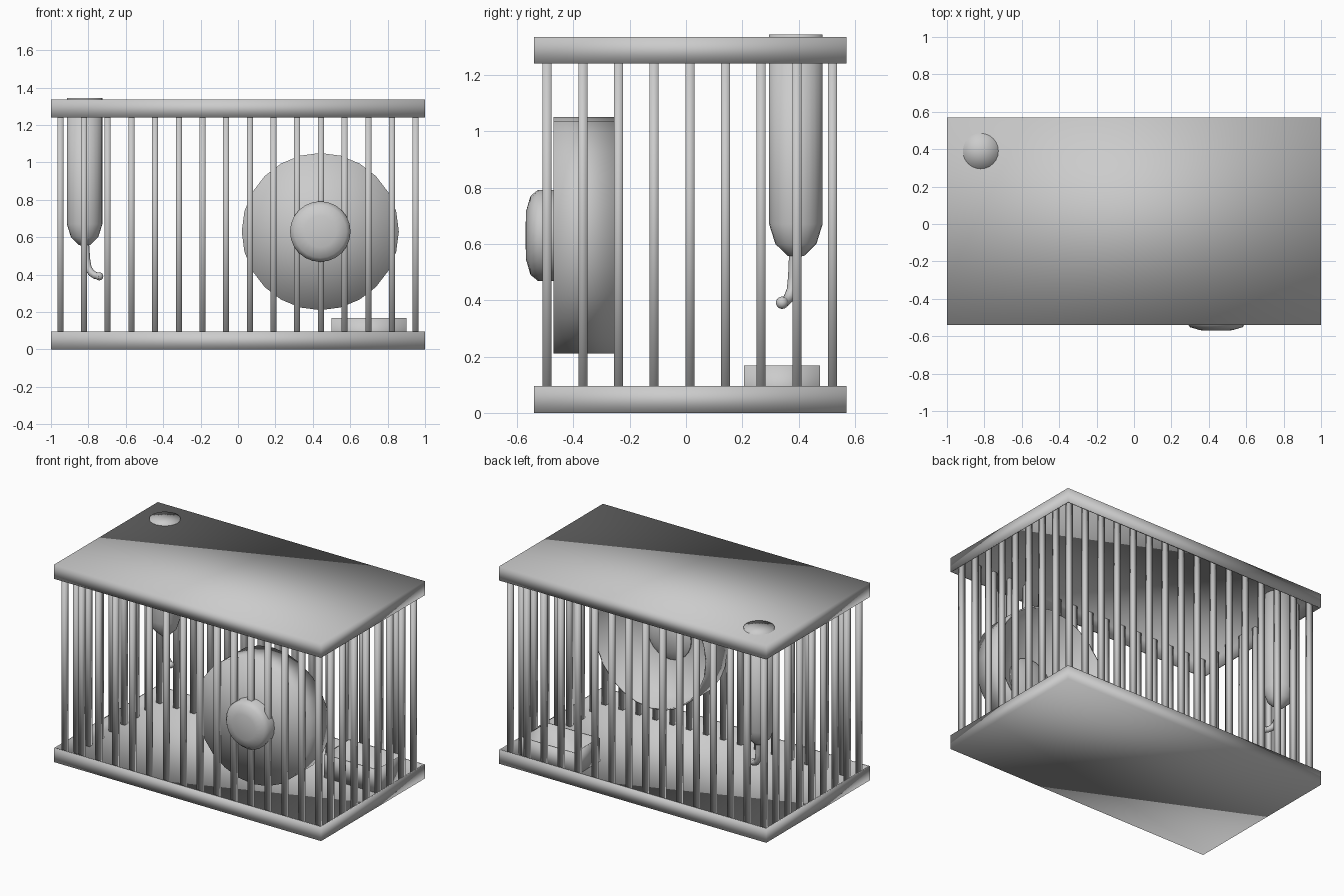
import bpy, bmesh, math
from mathutils import Matrix, Vector

if "Cube" in bpy.data.objects:
    bpy.data.objects.remove(bpy.data.objects["Cube"])


def finish(name, bm, angle=40):
    bmesh.ops.remove_doubles(bm, verts=bm.verts, dist=1e-5)
    bmesh.ops.recalc_face_normals(bm, faces=bm.faces)
    me = bpy.data.meshes.new(name)
    bm.to_mesh(me)
    bm.free()
    ob = bpy.data.objects.new(name, me)
    bpy.context.collection.objects.link(ob)
    bpy.ops.object.select_all(action='DESELECT')
    ob.select_set(True)
    bpy.context.view_layer.objects.active = ob
    bpy.ops.object.shade_smooth_by_angle(angle=math.radians(angle))
    return ob


def add_box(bm, lo, hi):
    lo, hi = Vector(lo), Vector(hi)
    m = Matrix.Translation((lo + hi) / 2) @ Matrix.Diagonal((*(hi - lo), 1))
    return bmesh.ops.create_cube(bm, size=1, matrix=m)['verts']


def tray(name, lo, hi, side, wall, depth):
    """Box whose upper (side=1) or lower (side=-1) face is recessed."""
    bm = bmesh.new()
    add_box(bm, lo, hi)
    face = max(bm.faces, key=lambda f: side * f.calc_center_median().z)
    bmesh.ops.inset_region(bm, faces=[face], thickness=wall)
    inner = bmesh.ops.extrude_discrete_faces(bm, faces=[face])['faces'][0]
    bmesh.ops.translate(bm, vec=(0, 0, -side * depth), verts=inner.verts)
    return finish(name, bm, 180)


def lathe(name, profile, segs, place, angle=40):
    """Spin (radius, height) points round z, then place the result."""
    bm = bmesh.new()
    vs = [bm.verts.new((r, 0, h)) for r, h in profile]
    es = [bm.edges.new(p) for p in zip(vs, vs[1:])]
    bmesh.ops.spin(bm, geom=vs + es, cent=(0, 0, 0), axis=(0, 0, 1),
                   angle=2 * math.pi, steps=segs, use_merge=True)
    bmesh.ops.transform(bm, matrix=place, verts=bm.verts)
    return finish(name, bm, angle)


# Floor and roof are shallow trays facing each other
tray("floor_tray", (-1, -0.54, 0), (1, 0.57, 0.095), 1, 0.012, 0.083)
tray("roof_tray", (-1, -0.54, 1.24), (1, 0.57, 1.335), -1, 0.012, 0.083)

# Square cage bars around all four sides
xs = [-0.95 + i * 1.9 / 15 for i in range(16)]
ys = [-0.493 + i * 1.013 / 8 for i in range(9)]
spots = [(x, y) for x in xs for y in (ys[0], ys[-1])]
spots += [(x, y) for y in ys[1:-1] for x in (xs[0], xs[-1])]
bm = bmesh.new()
for x, y in spots:
    add_box(bm, (x - 0.016, y - 0.016, 0.01), (x + 0.016, y + 0.016, 1.325))
finish("cage_bars", bm, 180)

# Running wheel: shallow drum open towards the back, with a rounded hub
axle = Matrix.Translation((0.44, -0.47, 0.63)) @ Matrix.Rotation(-math.pi / 2, 4, 'X')
lathe("running_wheel", [(0, 0), (0.42, 0), (0.42, 0.218), (0.41, 0.218), (0.41, 0.012), (0, 0.012)],
      24, axle, 180)
lathe("wheel_hub", [(0, 0.06), (0.1, 0.055), (0.162, 0.02), (0.162, -0.055),
                    (0.14, -0.082), (0.085, -0.098), (0, -0.1)], 24, axle, 60)

# Water bottle passing through the roof
lathe("water_bottle", [(0, 1.343), (0.095, 1.343), (0.095, 0.67),
                       (0.073, 0.6), (0.03, 0.558), (0, 0.55)], 24,
      Matrix.Translation((-0.82, 0.39, 0)), 180)

# Bent drinking spout with a ball tip
cu = bpy.data.curves.new("spout_path", 'CURVE')
cu.dimensions = '3D'
cu.bevel_depth = 0.019
cu.bevel_resolution = 3
cu.use_fill_caps = True
sp = cu.splines.new('POLY')
path = [(0, 0.57), (0.008, 0.48), (0.018, 0.435), (0.04, 0.408), (0.066, 0.395), (0.1, 0.39)]
sp.points.add(len(path) - 1)
for p, (d, z) in zip(sp.points, path):
    p.co = (-0.815 + d * 0.8, 0.385 - d * 0.5, z, 1)
tmp = bpy.data.objects.new("spout_path", cu)
bpy.context.collection.objects.link(tmp)
bm = bmesh.new()
bm.from_mesh(tmp.to_mesh())
bpy.data.objects.remove(tmp)
bmesh.ops.create_uvsphere(bm, u_segments=12, v_segments=8, radius=0.022,
                          matrix=Matrix.Translation((-0.742, 0.341, 0.391)))
finish("drinking_spout", bm, 60)

# Food tray with a recessed top
tray("food_tray", (0.5, 0.205, 0.01), (0.9, 0.475, 0.168), 1, 0.012, 0.145)
